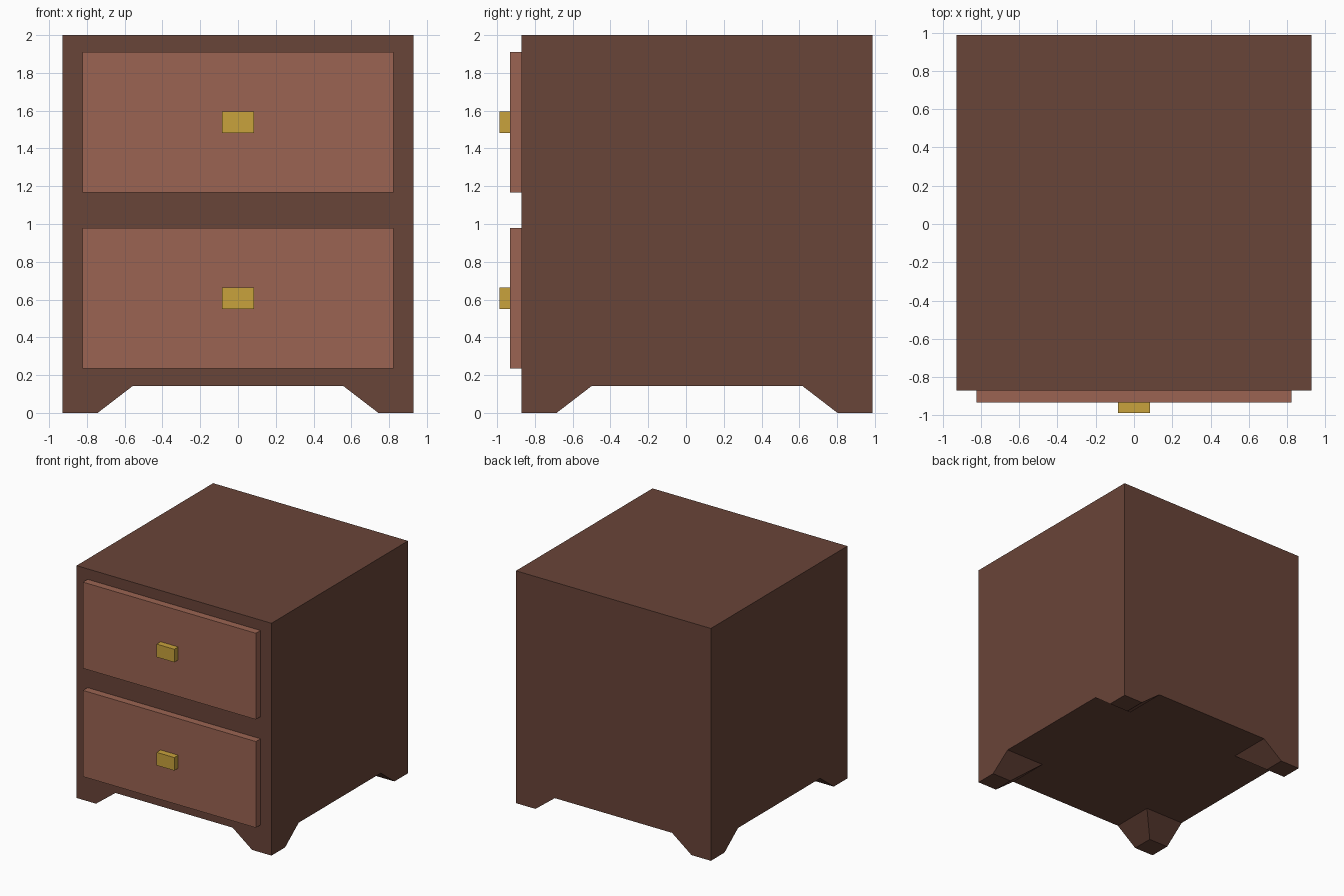
import bpy, bmesh

if "Cube" in bpy.data.objects:
    bpy.data.objects.remove(bpy.data.objects["Cube"])


def material(name, color):
    m = bpy.data.materials.new(name)
    m.diffuse_color = (*color, 1)
    m.use_nodes = True
    m.node_tree.nodes["Principled BSDF"].inputs["Base Color"].default_value = m.diffuse_color
    return m


def fill_box(bm, lo, hi):
    for v in bmesh.ops.create_cube(bm, size=1)["verts"]:
        v.co = [lo[i] if v.co[i] < 0 else hi[i] for i in range(3)]


def finish(name, bm, mat):
    bmesh.ops.recalc_face_normals(bm, faces=bm.faces)
    mesh = bpy.data.meshes.new(name)
    bm.to_mesh(mesh)
    bm.free()
    mesh.materials.append(mat)
    bpy.context.collection.objects.link(bpy.data.objects.new(name, mesh))


def box(name, lo, hi, mat):
    bm = bmesh.new()
    fill_box(bm, lo, hi)
    finish(name, bm, mat)


dark_wood = material("dark_wood", (0.141, 0.058, 0.040))
red_wood = material("red_wood", (0.328, 0.127, 0.084))
brass = material("brass", (0.578, 0.361, 0.045))

W, FRONT, BACK = 0.928, -0.87, 0.987
LEG_Z, LEG_TOP, FOOT = 0.142, 0.37, 0.185
MID = (FRONT + BACK) / 2
DEPTH = (BACK - FRONT) / 2

# Cabinet box, cut so that each underside corner can become a leg
bm = bmesh.new()
fill_box(bm, (-W, FRONT, LEG_Z), (W, BACK, 2))
for s in (-1, 1):
    for co, no in (((s * (W - LEG_TOP), 0, 0), (1, 0, 0)),
                   ((0, MID + s * (DEPTH - LEG_TOP), 0), (0, 1, 0))):
        bmesh.ops.bisect_plane(bm, geom=bm.verts[:] + bm.edges[:] + bm.faces[:],
                               plane_co=co, plane_no=no)

# Tapered legs: flush outside, sloping inside
bm.normal_update()
corners = []
for f in bm.faces:
    c = f.calc_center_median()
    if f.normal.z < -0.9 and abs(c.x) > W - LEG_TOP and abs(c.y - MID) > DEPTH - LEG_TOP:
        corners.append(f)
for f in bmesh.ops.extrude_discrete_faces(bm, faces=corners)["faces"]:
    for v in f.verts:
        x, y = v.co.x, v.co.y - MID
        if abs(x) < W - 0.01:
            x = (W - FOOT) * (1 if x > 0 else -1)
        if abs(y) < DEPTH - 0.01:
            y = (DEPTH - FOOT) * (1 if y > 0 else -1)
        v.co = (x, y + MID, 0)
bmesh.ops.dissolve_limit(bm, angle_limit=0.01, verts=bm.verts, edges=bm.edges)
finish("cabinet", bm, dark_wood)

# Drawer fronts with block handles
for label, z in (("lower", 0.607), ("upper", 1.539)):
    box(label + "_drawer", (-0.823, -0.933, z - 0.371), (0.823, FRONT, z + 0.371), red_wood)
    box(label + "_handle", (-0.084, -0.987, z - 0.056), (0.084, -0.933, z + 0.056), brass)
